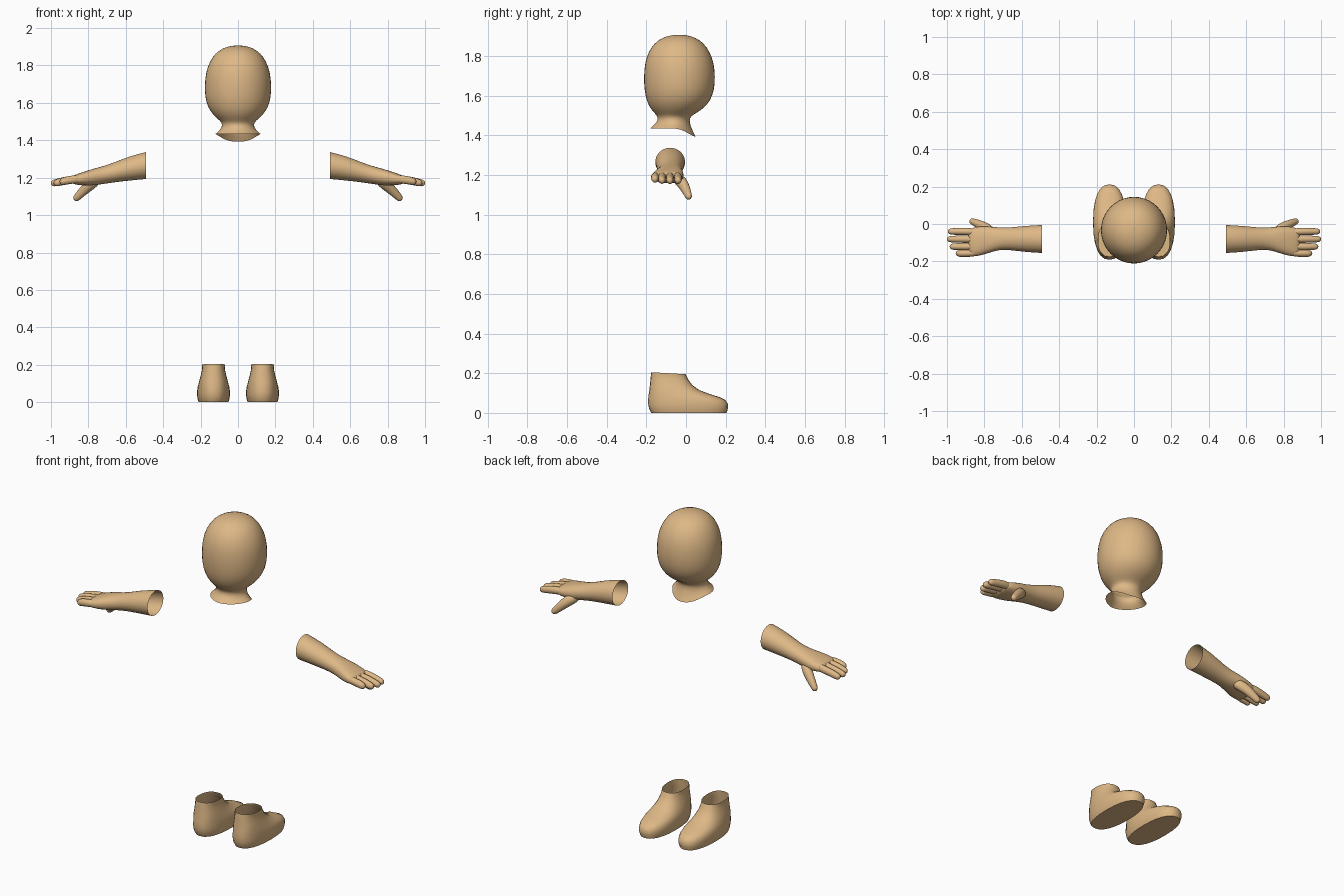
import bpy, bmesh
from math import sin, cos, pi, copysign
from mathutils import Vector

if "Cube" in bpy.data.objects:
    bpy.data.objects.remove(bpy.data.objects["Cube"])

skin = bpy.data.materials.new("warm tan")
TAN = (0.73, 0.48, 0.24, 1)
skin.diffuse_color = TAN
skin.use_nodes = True
skin.node_tree.nodes["Principled BSDF"].inputs["Base Color"].default_value = TAN


def ellipse(centre, u, v, power=1.0, count=20):
    """Ring of points around centre; a power below 1 makes it squarer."""
    ring = []
    for i in range(count):
        a = 2 * pi * i / count
        c, s = cos(a), sin(a)
        ring.append(Vector(centre) + Vector(u) * copysign(abs(c) ** power, c)
                    + Vector(v) * copysign(abs(s) ** power, s))
    return ring


def loft(name, rings, side=1, cap_start=False, cap_end=False, subdivide=True):
    """Skin a list of rings; side -1 reflects the part in x."""
    bm = bmesh.new()
    rows = [[bm.verts.new((p.x * side, p.y, p.z)) for p in ring] for ring in rings]
    n = len(rows[0])
    for a, b in zip(rows, rows[1:]):
        for i in range(n):
            j = (i + 1) % n
            bm.faces.new((a[i], a[j], b[j], b[i]))
    if cap_start:
        bm.faces.new(rows[0])
    if cap_end:
        bm.faces.new(rows[-1])
    bmesh.ops.recalc_face_normals(bm, faces=bm.faces)
    # Open shells may come out reversed: the sum over faces settles it
    mid = sum((v.co for v in bm.verts), Vector()) / len(bm.verts)
    if sum(f.normal.dot(f.calc_center_median() - mid) for f in bm.faces) < 0:
        bmesh.ops.reverse_faces(bm, faces=bm.faces)
    mesh = bpy.data.meshes.new(name)
    bm.to_mesh(mesh)
    bm.free()
    mesh.materials.append(skin)
    obj = bpy.data.objects.new(name, mesh)
    bpy.context.collection.objects.link(obj)
    if subdivide:
        obj.modifiers.new("smooth", 'SUBSURF').levels = 1
        obj.modifiers["smooth"].render_levels = 1
    bpy.ops.object.select_all(action='DESELECT')
    obj.select_set(True)
    bpy.context.view_layer.objects.active = obj
    bpy.ops.object.shade_smooth_by_angle(angle=pi / 3)
    return obj


def digit(name, path, radii, side):
    """Round-ended tapering tube along a path."""
    pts = [Vector(p) for p in path]
    end = (pts[-1] - pts[-2]).normalized()
    r = radii[-1]
    tip = pts[-1]
    # Rounded tip ends at the last path point
    pts[-1] = tip - end * r
    stations = list(zip(pts, radii))
    stations += [(tip - end * r * (1 - sin(a)), r * cos(a)) for a in (0.6, 1.1, 1.45)]
    rings = []
    for i, (p, rad) in enumerate(stations):
        d = (stations[min(i + 1, len(stations) - 1)][0] - stations[max(i - 1, 0)][0]).normalized()
        u = d.cross(Vector((0, 0, 1))).normalized()
        rings.append(ellipse(p, u * rad, u.cross(d) * rad * 1.1, count=12))
    loft(name, rings, side, True, True)


# Head and neck: height, centre y, half width, half depth
HEAD = [(1.907, -.035, .012, .012), (1.902, -.035, .06, .06), (1.88, -.035, .105, .108),
        (1.845, -.035, .14, .143), (1.79, -.034, .167, .17), (1.73, -.033, .179, .181),
        (1.66, -.033, .181, .182), (1.60, -.035, .173, .173), (1.55, -.042, .148, .150),
        (1.515, -.052, .112, .112), (1.497, -.06, .088, .085), (1.475, -.063, .086, .080)]
rings = [ellipse((0, y, z), (rx, 0, 0), (0, ry, 0)) for z, y, rx, ry in HEAD]
# Flared collar, dipping towards +y
for z, rx, ry, dip in ((1.455, .098, .093, .016), (1.435, .122, .116, .042)):
    rim = ellipse((0, -.066, z), (rx, 0, 0), (0, ry, 0), 1.15)
    for p in rim:
        s = max(0, (p.y + .066) / ry)
        p.z -= dip * min(1, 1.3 * s * s)
    rings.append(rim)
loft("head_and_neck", rings, cap_start=True)

# Forearm and palm: x, centre y, centre z, half width, half thickness, squareness
ARM = [(.492, -.08, 1.265, .076, .073, 1), (.58, -.08, 1.25, .071, .066, 1),
       (.66, -.079, 1.229, .061, .054, 1), (.72, -.078, 1.214, .059, .048, .95),
       (.78, -.084, 1.202, .073, .045, .85), (.83, -.092, 1.194, .080, .036, .8),
       (.87, -.098, 1.190, .077, .027, .75), (.888, -.098, 1.187, .066, .018, .75)]
FINGERS = [("index", -.04, .995), ("middle", -.081, 1.0), ("ring", -.121, .985),
           ("little", -.157, .95)]
# Foot: height, back y, front y, half width
FOOT = [(0, -.175, .205, .080), (.02, -.186, .211, .086), (.045, -.191, .212, .088),
        (.065, -.191, .198, .087), (.08, -.190, .168, .085), (.095, -.188, .120, .081),
        (.115, -.185, .067, .076), (.14, -.182, .032, .069), (.17, -.179, .010, .062),
        (.19, -.177, .001, .060), (.205, -.175, -.002, .061)]

for label, side in (("left", 1), ("right", -1)):
    rings = [ellipse((x, y, z), (0, ry, 0), (0, 0, rz), p) for x, y, z, ry, rz, p in ARM]
    loft(label + "_forearm_and_palm", rings, side, cap_end=True)
    for finger, y, tip in FINGERS:
        root = y * .9 - .01
        digit(f"{label}_{finger}_finger",
              [(.83, root, 1.195), (.88, y, 1.191), (.93, y, 1.183), (tip, y, 1.168)],
              [.018, .021, .020, .018], side)
    digit(label + "_thumb",
          [(.75, -.055, 1.19), (.79, -.02, 1.165), (.835, .002, 1.122), (.875, .018, 1.08)],
          [.026, .030, .023, .018], side)

    # Foot with flat sole and open ankle
    rings = []
    for z, back, front, half in FOOT:
        ring = ellipse((.131, (back + front) / 2, z), (half, 0, 0),
                       (0, (front - back) / 2, 0), .85, 24)
        if z > .2:
            for p in ring:
                p.z -= .01 * (p.y - back) / (front - back)
        rings.append(ring)
    loft(label + "_foot", rings, side, cap_start=True, subdivide=False)
